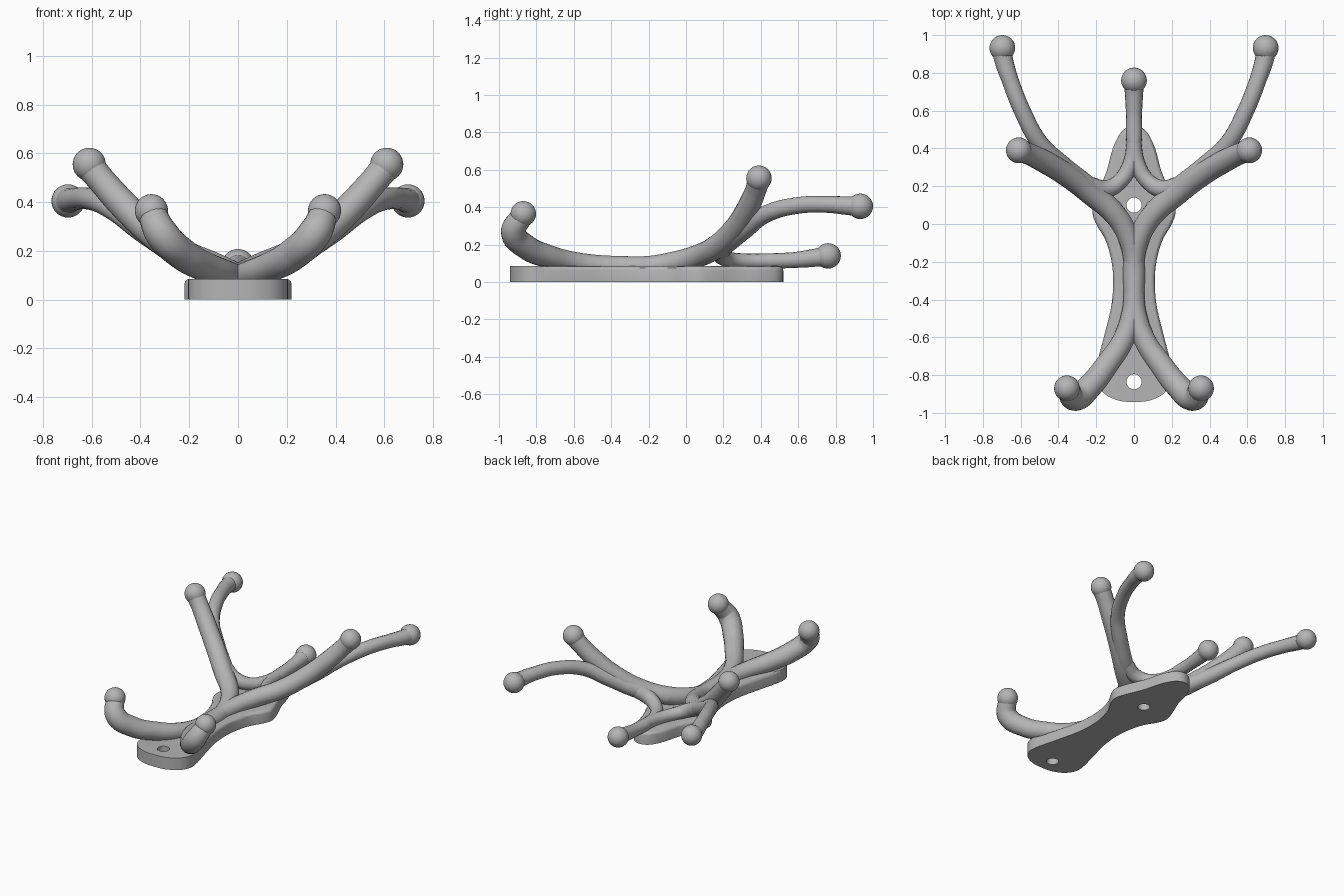
import bpy, bmesh
from mathutils import Vector

cube = bpy.data.objects.get("Cube")
if cube:
    bpy.data.objects.remove(cube)

metal = bpy.data.materials.new("grey_metal")
metal.use_nodes = True
metal.diffuse_color = (0.46, 0.46, 0.46, 1)
metal.node_tree.nodes["Principled BSDF"].inputs["Base Color"].default_value = (0.46, 0.46, 0.46, 1)


def select(ob):
    bpy.ops.object.select_all(action='DESELECT')
    ob.select_set(True)
    bpy.context.view_layer.objects.active = ob


def tube(name, points):
    """Round branch through (x, y, z, radius) points."""
    cu = bpy.data.curves.new(name, 'CURVE')
    cu.dimensions = '3D'
    cu.bevel_depth = 1
    cu.bevel_resolution = 6
    cu.resolution_u = 10
    cu.use_fill_caps = True
    sp = cu.splines.new('BEZIER')
    sp.bezier_points.add(len(points) - 1)
    for bp, (x, y, z, r) in zip(sp.bezier_points, points):
        bp.co = (x, y, z)
        bp.radius = r
        bp.handle_left_type = bp.handle_right_type = 'AUTO'
    cu.materials.append(metal)
    ob = bpy.data.objects.new(name, cu)
    bpy.context.collection.objects.link(ob)
    select(ob)
    bpy.ops.object.convert(target='MESH')
    bpy.ops.object.shade_smooth_by_angle()


def ball(name, loc):
    bpy.ops.mesh.primitive_uv_sphere_add(segments=32, ring_count=16, radius=0.068, location=loc)
    ob = bpy.context.object
    ob.name = name
    ob.data.materials.append(metal)
    bpy.ops.object.shade_smooth()


def smooth_loop(pts, steps=5):
    """Closed Catmull-Rom loop through 2D points."""
    out, n = [], len(pts)
    for i in range(n):
        a, b, c, d = (Vector(pts[(i + k) % n]) for k in (-1, 0, 1, 2))
        for s in range(steps):
            t = s / steps
            out.append(0.5 * (2 * b + (c - a) * t + (2 * a - 5 * b + 4 * c - d) * t ** 2
                              + (3 * b - a - 3 * c + d) * t ** 3))
    return out


# Back plate: waisted outline, extruded, with rounded upper side edges
half = [(0.08, -0.935), (0.155, -0.9), (0.198, -0.84), (0.2, -0.76), (0.16, -0.6),
        (0.118, -0.42), (0.112, -0.25), (0.145, -0.1), (0.2, 0), (0.22, 0.07),
        (0.195, 0.16), (0.145, 0.28), (0.112, 0.4), (0.065, 0.49)]
outline = [(0, -0.942)] + half + [(0, 0.52)] + [(-x, y) for x, y in reversed(half)]
bm = bmesh.new()
base = bm.faces.new([bm.verts.new((p.x, p.y, 0)) for p in smooth_loop(outline)])
top = bmesh.ops.extrude_face_region(bm, geom=[base])["geom"]
top_verts = [g for g in top if isinstance(g, bmesh.types.BMVert)]
bmesh.ops.translate(bm, verts=top_verts, vec=(0, 0, 0.085))
rim = [e for e in bm.edges if all(v.co.z > 0.08 and v.co.y > -0.78 for v in e.verts)]
bmesh.ops.bevel(bm, geom=rim, offset=0.022, segments=3, profile=0.5, affect='EDGES')
bmesh.ops.recalc_face_normals(bm, faces=bm.faces)
mesh = bpy.data.meshes.new("back_plate")
bm.to_mesh(mesh)
bm.free()
mesh.materials.append(metal)
plate = bpy.data.objects.new("back_plate", mesh)
bpy.context.collection.objects.link(plate)

# Screw holes
for y in (0.1, -0.835):
    bpy.ops.mesh.primitive_cylinder_add(vertices=32, radius=0.04, depth=0.4, location=(0, y, 0))
    cutter = bpy.context.object
    cutter.hide_render = True
    cutter.data.materials.append(metal)
    select(plate)
    mod = plate.modifiers.new("screw_hole", 'BOOLEAN')
    mod.operation = 'DIFFERENCE'
    mod.object = cutter
    bpy.ops.object.modifier_apply(modifier=mod.name)
    bpy.data.objects.remove(cutter)
select(plate)
bpy.ops.object.shade_smooth_by_angle()

# Branch paths for the +x side: x, y, z, radius
stem = [(0.355, -0.87, 0.36, 0.058), (0.312, -0.922, 0.27, 0.068), (0.225, -0.85, 0.185, 0.066),
        (0.14, -0.74, 0.138, 0.062), (0.06, -0.62, 0.108, 0.058), (0.012, -0.48, 0.09, 0.056),
        (0, -0.36, 0.085, 0.055), (0, -0.2, 0.085, 0.055), (0.03, -0.07, 0.105, 0.057),
        (0.1, 0.05, 0.135, 0.06), (0.22, 0.155, 0.185, 0.062), (0.36, 0.262, 0.285, 0.062),
        (0.48, 0.333, 0.4, 0.06), (0.56, 0.372, 0.49, 0.057), (0.61, 0.39, 0.55, 0.06)]
far = [(0.1, 0.07, 0.135, 0.05), (0.24, 0.195, 0.195, 0.055), (0.38, 0.31, 0.28, 0.052),
       (0.5, 0.43, 0.365, 0.046), (0.592, 0.6, 0.41, 0.045), (0.655, 0.76, 0.415, 0.045),
       (0.69, 0.87, 0.408, 0.05), (0.7, 0.93, 0.405, 0.056)]
fork = [(0, 0.76, 0.14, 0.056), (0, 0.69, 0.13, 0.048), (0, 0.58, 0.118, 0.042),
        (0, 0.43, 0.113, 0.04), (0.022, 0.31, 0.112, 0.041), (0.075, 0.225, 0.122, 0.042),
        (0.15, 0.185, 0.15, 0.048), (0.24, 0.2, 0.195, 0.052)]

# Mirrored branches with ball tips
for side, s in (("left", 1), ("right", -1)):
    for part, path in (("stem", stem), ("far_branch", far), ("middle_fork", fork)):
        tube(f"{side}_{part}", [(s * x, y, z, r) for x, y, z, r in path])
    ball(f"{side}_lower_tip", (s * 0.355, -0.87, 0.365))
    ball(f"{side}_upper_tip", (s * 0.61, 0.39, 0.555))
    ball(f"{side}_far_tip", (s * 0.697, 0.932, 0.405))
ball("middle_tip", (0, 0.76, 0.14))
